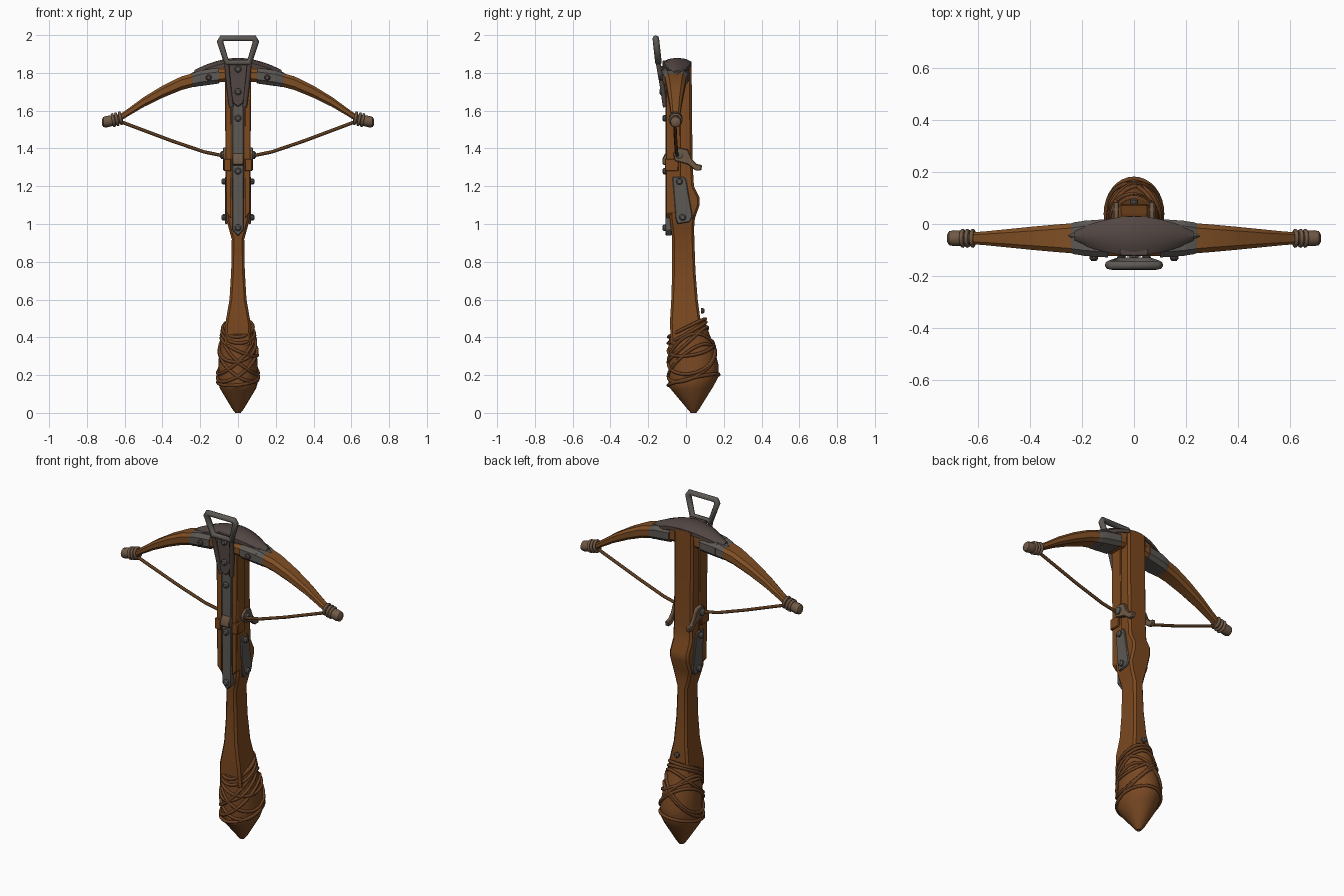
import bpy, bmesh, math
from mathutils import Vector

if "Cube" in bpy.data.objects:
    bpy.data.objects.remove(bpy.data.objects["Cube"])


def material(name, rgb):
    m = bpy.data.materials.new(name)
    m.diffuse_color = (*rgb, 1)
    m.use_nodes = True
    m.node_tree.nodes["Principled BSDF"].inputs["Base Color"].default_value = m.diffuse_color
    return m


WOOD = material("brown wood", (0.2, 0.066, 0.014))
BOW = material("bow wood", (0.215, 0.078, 0.018))
LEATHER = material("leather wrap", (0.19, 0.066, 0.017))
CORD = material("leather cord", (0.14, 0.05, 0.015))
STRING = material("bow string", (0.11, 0.045, 0.014))
IRON = material("grey iron", (0.11, 0.1, 0.09))
DARK = material("dark iron", (0.085, 0.062, 0.055))
HORN = material("worn horn", (0.16, 0.1, 0.06))


def make_object(name, bm, mat):
    bmesh.ops.recalc_face_normals(bm, faces=bm.faces)
    me = bpy.data.meshes.new(name)
    bm.to_mesh(me)
    bm.free()
    me.materials.append(mat)
    ob = bpy.data.objects.new(name, me)
    bpy.context.collection.objects.link(ob)
    return ob


def loft(name, rings, mat):
    """Skin a closed solid over a list of point rings."""
    bm = bmesh.new()
    vs = [[bm.verts.new(p) for p in r] for r in rings]
    n = len(vs[0])
    for a, b in zip(vs, vs[1:]):
        for i in range(n):
            j = (i + 1) % n
            bm.faces.new((a[i], a[j], b[j], b[i]))
    bm.faces.new(vs[0])
    bm.faces.new(vs[-1])
    return make_object(name, bm, mat)


def octagon(u, v, c):
    """Chamfered rectangle with half sizes u, v and chamfer c."""
    return [(u, v - c), (u - c, v), (c - u, v), (-u, v - c),
            (-u, c - v), (c - u, -v), (u - c, -v), (u, c - v)]


def plate(name, pts, axis, a, b, mat, bevel=0.004):
    """Extrude a polygon along x (pts are y,z) or along y (pts are x,z)."""
    bm = bmesh.new()
    ends = []
    for t in (a, b):
        ends.append([bm.verts.new((t, p, q) if axis == "x" else (p, t, q)) for p, q in pts])
    n = len(pts)
    for i in range(n):
        j = (i + 1) % n
        bm.faces.new((ends[0][i], ends[0][j], ends[1][j], ends[1][i]))
    bm.faces.new(ends[0])
    bm.faces.new(ends[1])
    ob = make_object(name, bm, mat)
    if bevel:
        m = ob.modifiers.new("bevel", "BEVEL")
        m.width, m.segments = bevel, 1
    return ob


def tube(name, pts, r, mat, closed=False):
    cu = bpy.data.curves.new(name, "CURVE")
    cu.dimensions, cu.bevel_depth, cu.bevel_resolution = "3D", r, 2
    cu.use_fill_caps = True
    sp = cu.splines.new("POLY")
    sp.points.add(len(pts) - 1)
    for p, co in zip(sp.points, pts):
        p.co = (*co, 1)
    sp.use_cyclic_u = closed
    cu.materials.append(mat)
    ob = bpy.data.objects.new(name, cu)
    bpy.context.collection.objects.link(ob)


def stud(name, loc, direction, r, h, mat):
    """Domed bolt head."""
    q = Vector(direction).to_track_quat("Z", "Y")
    rings = [[Vector(loc) + q @ Vector((r * s * math.cos(k * math.pi / 5), r * s * math.sin(k * math.pi / 5), h * t))
              for k in range(10)] for s, t in ((1, -0.5), (1, 0.5), (0.6, 1))]
    loft(name, rings, mat)


def interp(table, t):
    for a, b in zip(table, table[1:]):
        if t <= b[0]:
            f = max(0, (t - a[0]) / (b[0] - a[0]))
            return [p + (q - p) * f for p, q in zip(a, b)]
    return table[-1]


# Wooden stock: z, half width, front y, back y
STOCK = [(0.36, 0.072, -0.08, 0.085), (0.48, 0.066, -0.085, 0.078), (0.6, 0.045, -0.078, 0.062),
         (0.75, 0.036, -0.073, 0.05), (0.92, 0.033, -0.073, 0.044), (0.98, 0.05, -0.08, 0.043),
         (1.03, 0.062, -0.086, 0.047), (1.1, 0.062, -0.088, 0.072), (1.14, 0.062, -0.09, 0.072),
         (1.2, 0.062, -0.092, 0.042), (1.3, 0.062, -0.096, 0.036), (1.6, 0.062, -0.096, 0.031),
         (1.85, 0.062, -0.096, 0.03)]
loft("stock", [[(u, (a + b) / 2 + v, z) for u, v in octagon(w, (b - a) / 2, 0.012)]
               for z, w, a, b in STOCK], WOOD)

# Side rails flanking the front channel
for s in (-1, 1):
    plate("front_rail", [(s * 0.036, 1.03), (s * 0.064, 1.06), (s * 0.07, 1.8), (s * 0.036, 1.8)],
          "y", -0.106, -0.03, WOOD)

# Leather grip: z, half width, front y, back y, backward slant
GRIP = [(0.0, 0.014, 0.025, 0.055, 0), (0.02, 0.03, 0.008, 0.07, 0), (0.13, 0.096, -0.075, 0.145, 0.1),
        (0.165, 0.106, -0.092, 0.172, 0.2), (0.22, 0.106, -0.092, 0.172, 0.25),
        (0.32, 0.1, -0.092, 0.145, 0.35), (0.41, 0.086, -0.092, 0.11, 0.45),
        (0.46, 0.077, -0.09, 0.098, 0.5)]


def grip_point(ang, z, out=0.0):
    _, w, a, b, slant = interp(GRIP, z)
    dy = ((b - a) / 2 + out) * math.sin(ang)
    return ((w + out) * math.cos(ang), (a + b) / 2 + dy, z + slant * dy)


turn = [2 * math.pi * k / 32 for k in range(32)]
loft("grip", [[grip_point(t, row[0]) for t in turn[::2]] for row in GRIP], LEATHER)

# Crossed cords round the grip: height, tilt, phase
for zc, amp, ph in ((0.45, 0.004, 0), (0.425, 0.01, 2), (0.31, 0.1, 0), (0.31, 0.1, math.pi),
                    (0.26, 0.08, 0.4), (0.26, 0.08, 2.7), (0.36, 0.05, 1.2), (0.35, 0.05, 3.6),
                    (0.175, 0.012, 0)):
    tube("grip_cord", [grip_point(t, zc + amp * math.cos(t - ph), 0.002) for t in turn], 0.009, CORD, True)
stud("grip_nail", (0, 0.085, 0.54), (0, 1, 0), 0.015, 0.012, IRON)

# Bow limbs: x, centre z, half thickness, half depth
LIMB = [(0, 1.79, 0.032, 0.068), (0.1, 1.785, 0.035, 0.068), (0.2, 1.772, 0.036, 0.061),
        (0.3, 1.745, 0.036, 0.053), (0.4, 1.7, 0.032, 0.044), (0.5, 1.645, 0.026, 0.034),
        (0.58, 1.592, 0.02, 0.026), (0.64, 1.552, 0.018, 0.022)]


def limb_ring(x, grow=0.0):
    _, z, h, d = interp(LIMB, abs(x))
    h, d = h + grow, d + grow
    return [(x, -0.055 + u, z + v) for u, v in octagon(d, h, h * 0.5)]


xs = [r[0] for r in LIMB]
loft("bow_limbs", [limb_ring(x) for x in [-x for x in xs[:0:-1]] + xs], BOW)


# Arched block and iron cap over the bow, pointed at both ends
def arch(name, half, end, depth, top, bottom, mat):
    rings = []
    for k in range(-10, 11):
        f = k / 10
        d = depth * (1 - (1 - end) * abs(f) ** 1.8)
        x = half * f
        drop = 1.1 * x * x + 0.03 * abs(x)
        prof = [(-1, bottom), (-1, top - 0.022), (-0.6, top - 0.006), (0, top),
                (0.6, top - 0.006), (1, top - 0.022), (1, bottom)]
        rings.append([(x, -0.046 + d * u, z - drop) for u, z in prof])
    loft(name, rings, mat)


arch("bow_block", 0.24, 0.35, 0.066, 1.866, 1.81, BOW)
arch("cap_underlay", 0.27, 0.06, 0.074, 1.873, 1.845, IRON)
arch("bow_cap", 0.23, 0.3, 0.076, 1.88, 1.838, DARK)

for s in (-1, 1):
    # Iron clamps with bolts on the limbs
    loft("limb_clamp", [limb_ring(s * x, 0.006) for x in (0.1, 0.15, 0.2)], IRON)
    stud("clamp_bolt", (s * 0.155, -0.128, 1.775), (0, -1, 0), 0.016, 0.014, DARK)
    loft("clamp_point", [limb_ring(s * x, g) for x, g in ((0.2, 0.005), (0.23, 0.003), (0.25, -0.002))], IRON)
    # Limb tips with binding
    loft("limb_tip", [[(s * x, -0.055 + r * math.cos(t), z + r * math.sin(t)) for t in turn[::3]]
                      for x, z, r in ((0.61, 1.56, 0.022), (0.65, 1.55, 0.028), (0.695, 1.542, 0.031),
                                      (0.713, 1.54, 0.027), (0.72, 1.54, 0.015))], HORN)
    for x, z in ((0.622, 1.56), (0.642, 1.554), (0.66, 1.55)):
        tube("tip_binding", [(s * (x + 0.006 * math.sin(t)), -0.055 + 0.029 * math.cos(t),
                              z + 0.029 * math.sin(t)) for t in turn[::2]], 0.008, HORN, True)
    # String half
    tube("bow_string", [(s * 0.63, -0.06, 1.545), (s * 0.35, -0.055, 1.44), (s * 0.18, -0.05, 1.382),
                        (s * 0.05, -0.045, 1.355)], 0.009, STRING)
    # Hooked release claw
    a, b = sorted((s * 0.058, s * 0.08))
    plate("release_claw", [(-0.06, 1.335), (-0.068, 1.375), (-0.04, 1.405), (0.01, 1.395), (0.03, 1.345),
                           (0.055, 1.318), (0.086, 1.312), (0.08, 1.283), (0.05, 1.283), (0.01, 1.315)],
          "x", a, b, HORN)
    stud("claw_pin", (s * 0.082, -0.035, 1.365), (s, 0, 0), 0.022, 0.012, IRON)
    # Riveted side plate
    a, b = sorted((s * 0.055, s * 0.07))
    plate("side_plate", [(-0.072, 1.25), (-0.01, 1.25), (0.002, 1.23), (0.035, 1.04), (0.02, 1.01),
                         (-0.045, 1.0), (-0.055, 1.03)], "x", a, b, IRON)
    for y, z in ((-0.035, 1.225), (-0.018, 1.035)):
        stud("side_bolt", (s * 0.073, y, z), (s, 0, 0), 0.018, 0.014, IRON)
    # Stirrup arm running down the front
    tube("stirrup_arm", [(s * 0.06, -0.147, 1.85), (s * 0.05, -0.128, 1.74), (s * 0.035, -0.11, 1.62)],
         0.013, DARK)
    plate("nut_cheek", [(s * 0.036, 1.28), (s * 0.075, 1.28), (s * 0.075, 1.345), (s * 0.036, 1.345)],
          "y", -0.112, -0.04, WOOD)

# Long front plate and darker upper plate
plate("front_plate", [(-0.03, 0.97), (0, 0.935), (0.03, 0.97), (0.032, 1.72), (-0.032, 1.72)],
      "y", -0.108, -0.075, IRON)
plate("upper_plate", [(-0.028, 1.64), (0, 1.62), (0.028, 1.64), (0.052, 1.76), (0.055, 1.865), (-0.055, 1.865),
                      (-0.052, 1.76)], "y", -0.124, -0.09, DARK)
for z, y in ((1.82, -0.128), (1.7, -0.128), (1.56, -0.112), (1.28, -0.112), (0.98, -0.112)):
    stud("front_bolt", (0, y, z), (0, -1, 0), 0.018, 0.012, IRON)

# Catch on the front
plate("catch", [(-0.125, 1.345), (-0.11, 1.375), (-0.06, 1.375), (-0.06, 1.28), (-0.108, 1.28),
                (-0.104, 1.31), (-0.125, 1.315)], "x", -0.03, 0.03, HORN)

# Foot stirrup
tube("stirrup", [(-0.06, -0.146, 1.855), (-0.095, -0.158, 1.965), (-0.085, -0.16, 1.983),
                 (0.085, -0.16, 1.983), (0.095, -0.158, 1.965), (0.06, -0.146, 1.855)], 0.0175, IRON, True)

# Smooth shading with sharp edges kept
bpy.ops.object.select_all(action="DESELECT")
for ob in bpy.context.scene.objects:
    if ob.type == "MESH":
        ob.select_set(True)
        bpy.context.view_layer.objects.active = ob
bpy.ops.object.shade_smooth_by_angle(angle=math.radians(35))
